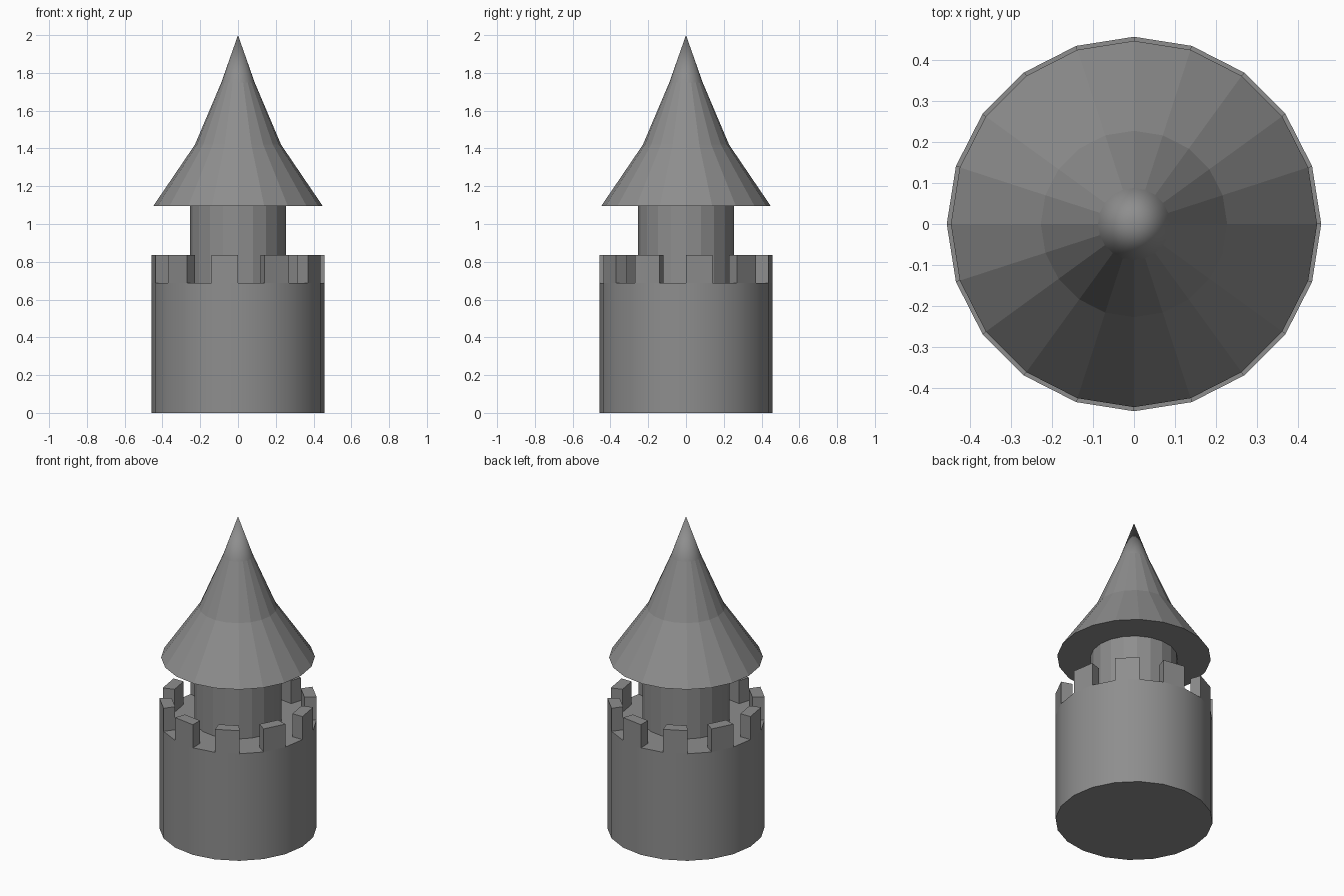
import bpy
import bmesh
from math import pi, cos, sin, radians

if "Cube" in bpy.data.objects:
    bpy.data.objects.remove(bpy.data.objects["Cube"])

SIDES = 20
STEP = 2 * pi / SIDES

# Dark grey stone
stone = bpy.data.materials.new("dark_stone")
stone.diffuse_color = (0.27, 0.27, 0.27, 1)
stone.use_nodes = True
stone.node_tree.nodes["Principled BSDF"].inputs["Base Color"].default_value = stone.diffuse_color


def polar(bm, r, i, z):
    return bm.verts.new((r * cos(i * STEP), r * sin(i * STEP), z))


def finish(bm, name, smooth_above=None, smooth_sides=False):
    bmesh.ops.recalc_face_normals(bm, faces=bm.faces)
    if smooth_above is not None:
        for f in bm.faces:
            f.smooth = min(v.co.z for v in f.verts) > smooth_above
    mesh = bpy.data.meshes.new(name)
    bm.to_mesh(mesh)
    bm.free()
    mesh.materials.append(stone)
    obj = bpy.data.objects.new(name, mesh)
    bpy.context.collection.objects.link(obj)
    if smooth_sides:
        bpy.ops.object.select_all(action='DESELECT')
        obj.select_set(True)
        bpy.context.view_layer.objects.active = obj
        bpy.ops.object.shade_smooth_by_angle(angle=radians(30))
    return obj


def turned(bm, profile):
    """Closed solid from (radius, z) rings; a zero radius makes a tip."""
    rings = [[polar(bm, r, i, z) for i in range(SIDES)] if r else [bm.verts.new((0, 0, z))]
             for r, z in profile]
    for a, b in zip(rings, rings[1:]):
        for i in range(SIDES):
            j = (i + 1) % SIDES
            bm.faces.new((a[i], a[j], b[0]) if len(b) == 1 else (a[i], a[j], b[j], b[i]))
    for ring in (rings[0], rings[-1]):
        if len(ring) > 1:
            bm.faces.new(ring)


# Main tower body
bm = bmesh.new()
turned(bm, [(0.458, 0), (0.458, 0.688)])
finish(bm, "tower_body", smooth_sides=True)

# Battlements: a block on every second side
bm = bmesh.new()
for k in range(0, SIDES, 2):
    low, high = [[polar(bm, r, i, z) for r, i in
                  ((0.387, k), (0.458, k), (0.458, k + 1), (0.387, k + 1))]
                 for z in (0.688, 0.836)]
    bm.faces.new(low)
    bm.faces.new(high)
    for i in range(4):
        j = (i + 1) % 4
        bm.faces.new((low[i], low[j], high[j], high[i]))
finish(bm, "battlements")

# Narrow upper turret
bm = bmesh.new()
turned(bm, [(0.254, 0.688), (0.254, 1.096)])
finish(bm, "upper_turret")

# Flared pointed roof with a smooth tip
bm = bmesh.new()
turned(bm, [(0.448, 1.096), (0.228, 1.42), (0.088, 1.75), (0, 2.0)])
finish(bm, "roof", smooth_above=1.7)
